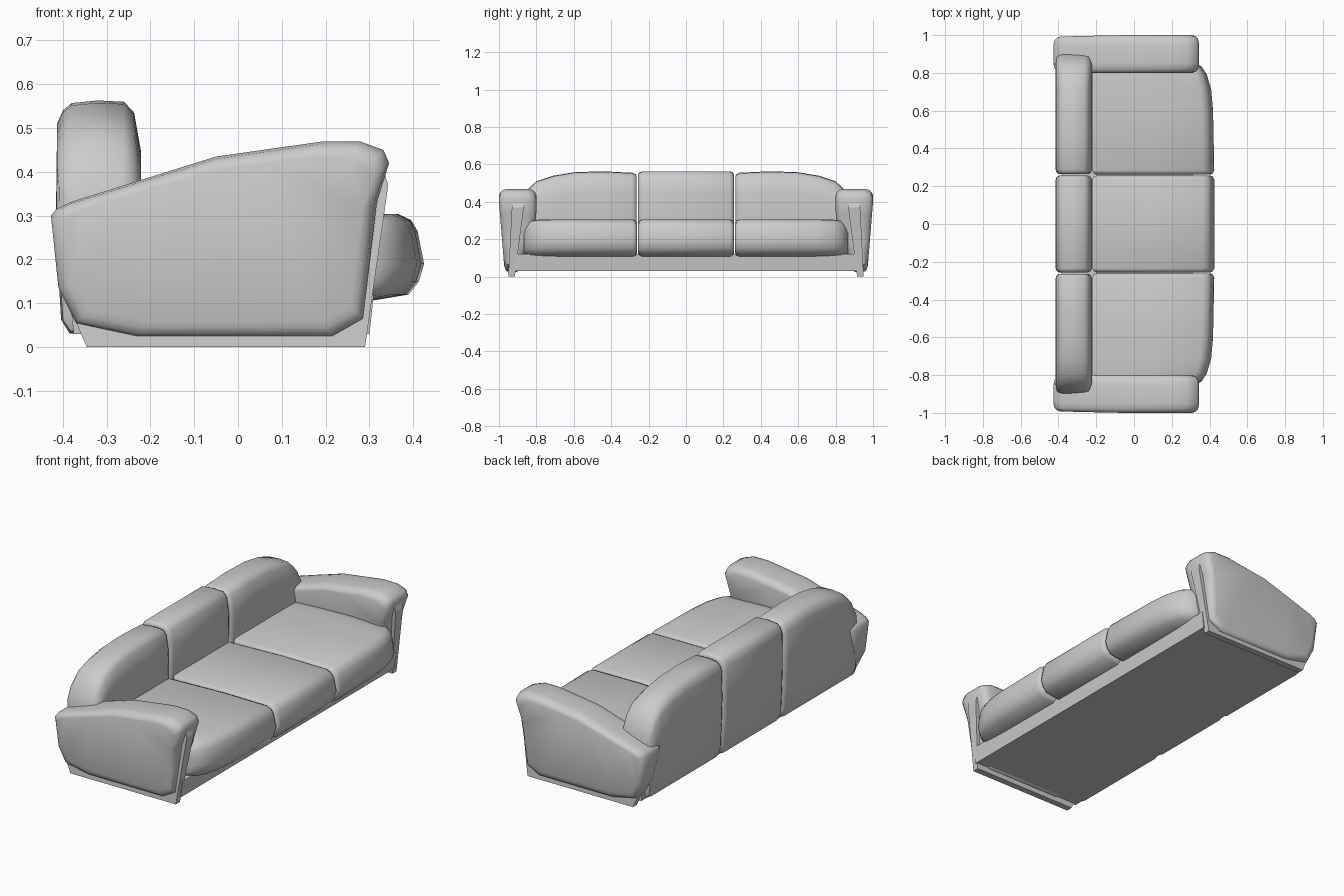
import bpy, bmesh
from math import radians

if "Cube" in bpy.data.objects:
    bpy.data.objects.remove(bpy.data.objects["Cube"])


def loft(name, profile, sections, anchor=(0, 0), side=1, place=None, smooth=True):
    """Skin an x-z profile along y. Each section: (y, x scale, z scale, inset)."""
    bm = bmesh.new()
    rings = []
    for y, sx, sz, inset in sections:
        pts = [(anchor[0] + (x - anchor[0]) * sx, anchor[1] + (z - anchor[1]) * sz) for x, z in profile]
        xs, zs = [p[0] for p in pts], [p[1] for p in pts]
        cx, cz = (min(xs) + max(xs)) / 2, (min(zs) + max(zs)) / 2
        kx = 1 - inset / ((max(xs) - min(xs)) / 2)
        kz = 1 - inset / ((max(zs) - min(zs)) / 2)
        ring = []
        for x, z in pts:
            x, z = cx + (x - cx) * kx, cz + (z - cz) * kz
            yy = place(y, z) if place else y
            ring.append(bm.verts.new((x, yy * side, z)))
        rings.append(ring)
    n = len(profile)
    for a, b in zip(rings, rings[1:]):
        for i in range(n):
            bm.faces.new((a[i], a[(i + 1) % n], b[(i + 1) % n], b[i]))
    caps = [bm.faces.new(rings[0]), bm.faces.new(rings[-1])]
    bmesh.ops.recalc_face_normals(bm, faces=bm.faces)
    bmesh.ops.triangulate(bm, faces=caps)
    me = bpy.data.meshes.new(name)
    bm.to_mesh(me)
    bm.free()
    ob = bpy.data.objects.new(name, me)
    bpy.context.collection.objects.link(ob)
    if smooth:
        bpy.ops.object.select_all(action='DESELECT')
        bpy.context.view_layer.objects.active = ob
        ob.select_set(True)
        bpy.ops.object.shade_smooth_by_angle(angle=radians(50))
    return ob


# Base plinth
loft("base", [(-0.375, 0.03), (0.30, 0.03), (0.31, 0.12), (-0.385, 0.12)],
     [(-0.92, 1, 1, 0), (0.92, 1, 1, 0)], smooth=False)

seat_profile = [(-0.22, 0.11), (0.30, 0.105), (0.39, 0.12), (0.413, 0.15), (0.425, 0.19),
                (0.41, 0.265), (0.395, 0.29), (0.365, 0.304), (0.1, 0.306), (-0.22, 0.295)]
back_profile = [(-0.36, 0.03), (-0.385, 0.032), (-0.404, 0.07), (-0.41, 0.2), (-0.415, 0.35),
                (-0.413, 0.51), (-0.40, 0.54), (-0.38, 0.557), (-0.32, 0.563), (-0.26, 0.56),
                (-0.237, 0.535), (-0.222, 0.45), (-0.225, 0.25), (-0.25, 0.1)]

# Middle seat and back cushions
ends = [(-0.256, 1, 1, 0.02), (-0.25, 1, 1, 0.007), (-0.235, 1, 1, 0), (0, 1, 1, 0),
        (0.235, 1, 1, 0), (0.25, 1, 1, 0.007), (0.256, 1, 1, 0.02)]
loft("middle_seat", seat_profile, ends, (-0.22, 0.11))
loft("middle_back", back_profile, ends, (-0.36, 0.03))

# Outer cushions: seats round off at the front corner, backs slope down to the arms
seat_ends = [(0.262, 1, 1, 0.02), (0.268, 1, 1, 0.007), (0.285, 1, 1, 0), (0.6, 0.99, 1, 0),
             (0.71, 0.975, 1, 0), (0.79, 0.94, 0.99, 0), (0.83, 0.9, 0.96, 0), (0.865, 0.85, 0.84, 0.01)]
back_ends = [(0.264, 1, 0.985, 0.02), (0.27, 1, 0.985, 0.007), (0.287, 1, 0.985, 0), (0.45, 1, 1, 0),
             (0.6, 1, 0.99, 0), (0.71, 1, 0.955, 0), (0.80, 1, 0.90, 0), (0.85, 1, 0.81, 0),
             (0.885, 1, 0.70, 0.005), (0.9, 1, 0.62, 0.03)]

arm_profile = [(-0.37, 0.055), (-0.41, 0.135), (-0.427, 0.3), (-0.415, 0.315), (-0.385, 0.33),
               (-0.22, 0.382), (-0.05, 0.435), (0.07, 0.452), (0.19, 0.469), (0.28, 0.469),
               (0.332, 0.45), (0.345, 0.42), (0.317, 0.33), (0.30, 0.19), (0.285, 0.065),
               (0.215, 0.025), (-0.23, 0.025)]
arm_ends = [(0, 1, 1, 0.035), (0.03, 1, 1, 0.02), (0.1, 1, 1, 0.006), (0.25, 1, 1, 0),
            (0.75, 1, 1, 0), (0.9, 1, 1, 0.006), (0.97, 1, 1, 0.02), (1, 1, 1, 0.035)]


def arm_place(t, z):
    k = min(max((z - 0.03) / 0.37, 0), 1)
    j = min(max((z - 0.03) / 0.29, 0), 1)
    inner, outer = 0.885 - 0.085 * j, 0.97 + 0.03 * k
    return inner + (outer - inner) * t


def panel_place(t, z):
    k = z / 0.39
    inner, outer = 0.915 - 0.05 * k, 0.95 - 0.02 * k
    return inner + (outer - inner) * t


panel_profile = [(-0.345, 0), (0.29, 0), (0.343, 0.37), (0.335, 0.395), (0.2, 0.395), (-0.38, 0.08)]

for side, word in ((1, "right"), (-1, "left")):
    loft(word + "_seat", seat_profile, seat_ends, (-0.22, 0.11), side)
    loft(word + "_back", back_profile, back_ends, (-0.36, 0.03), side)
    # Padded arm over a thin tapered support panel that reaches the floor
    loft(word + "_arm", arm_profile, arm_ends, side=side, place=arm_place)
    loft(word + "_arm_panel", panel_profile, [(0, 1, 1, 0), (1, 1, 1, 0)], side=side,
         place=panel_place, smooth=False)
